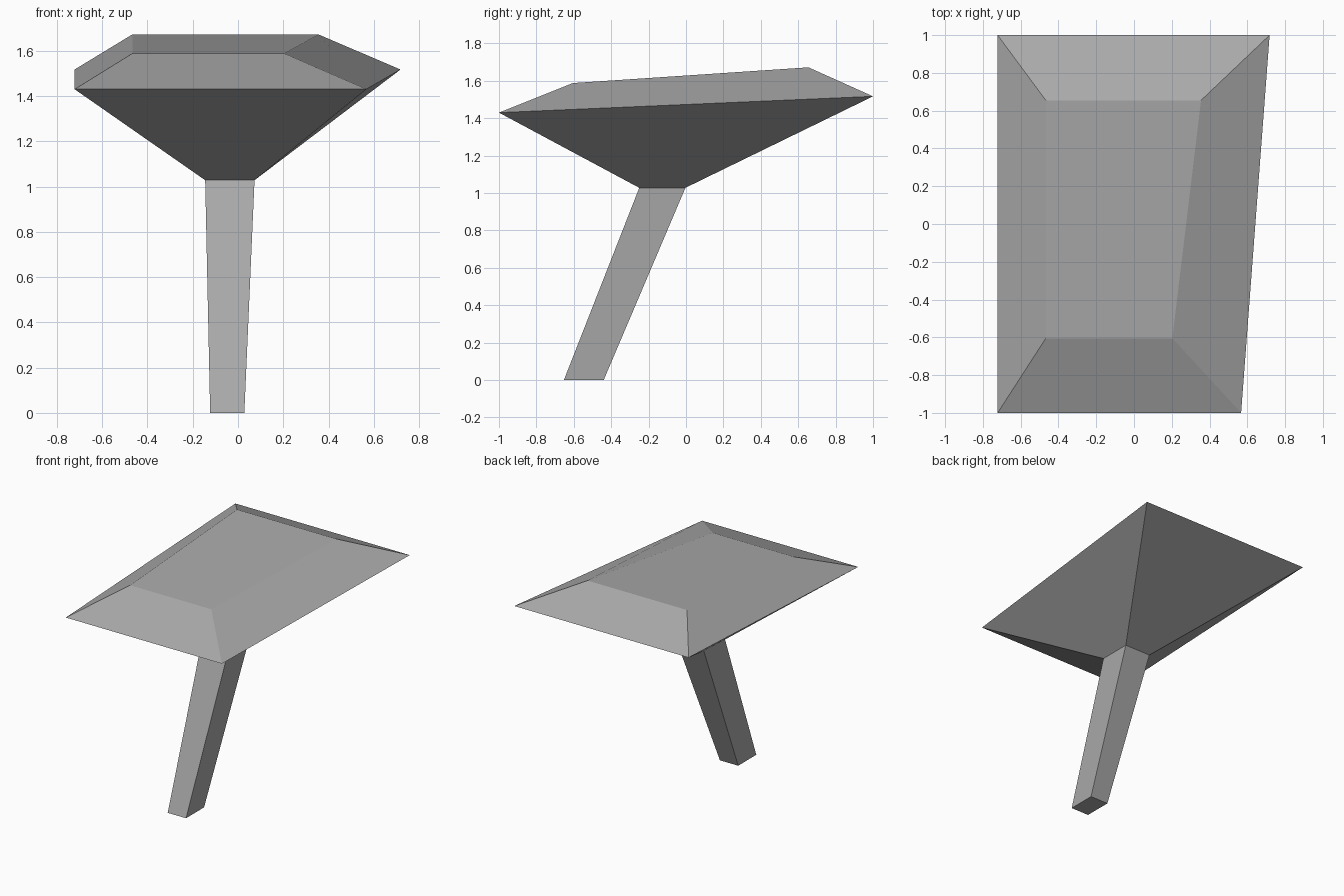
import bpy
import bmesh

cube = bpy.data.objects.get("Cube")
if cube:
    bpy.data.objects.remove(cube, do_unlink=True)

# Single flat grey
grey = bpy.data.materials.new("plain grey")
grey.use_nodes = True
colour = (0.40, 0.40, 0.40, 1)
grey.diffuse_color = colour
grey.node_tree.nodes["Principled BSDF"].inputs["Base Color"].default_value = colour


def section(left, right_front, right_back, front, back, z_front, z_back):
    """Four-sided ring, counter-clockwise from above."""
    return [(left, front, z_front), (right_front, front, z_front),
            (right_back, back, z_back), (left, back, z_back)]


def loft(name, sections, cap_bottom=False, cap_top=False):
    """Join rings from bottom to top with flat faces."""
    bm = bmesh.new()
    rings = [[bm.verts.new(p) for p in s] for s in sections]
    for low, high in zip(rings, rings[1:]):
        for i in range(4):
            j = (i + 1) % 4
            bm.faces.new((low[i], low[j], high[j], high[i]))
    if cap_bottom:
        bm.faces.new(rings[0][::-1])
    if cap_top:
        bm.faces.new(rings[-1])
    mesh = bpy.data.meshes.new(name)
    bm.to_mesh(mesh)
    bm.free()
    mesh.materials.append(grey)
    obj = bpy.data.objects.new(name, mesh)
    bpy.context.collection.objects.link(obj)
    return obj


foot = section(-0.123, 0.028, 0.028, -0.653, -0.44, 0, 0)
neck = section(-0.145, 0.073, 0.073, -0.25, -0.003, 1.028, 1.028)
rim = section(-0.722, 0.567, 0.718, -1, 1, 1.43, 1.517)
plateau = section(-0.467, 0.203, 0.355, -0.605, 0.655, 1.588, 1.672)

# Slanted tapering stem
loft("stem", [foot, neck], cap_bottom=True)
# Flared underside, sloping shoulders and flat top
loft("head", [neck, rim, plateau], cap_top=True)
